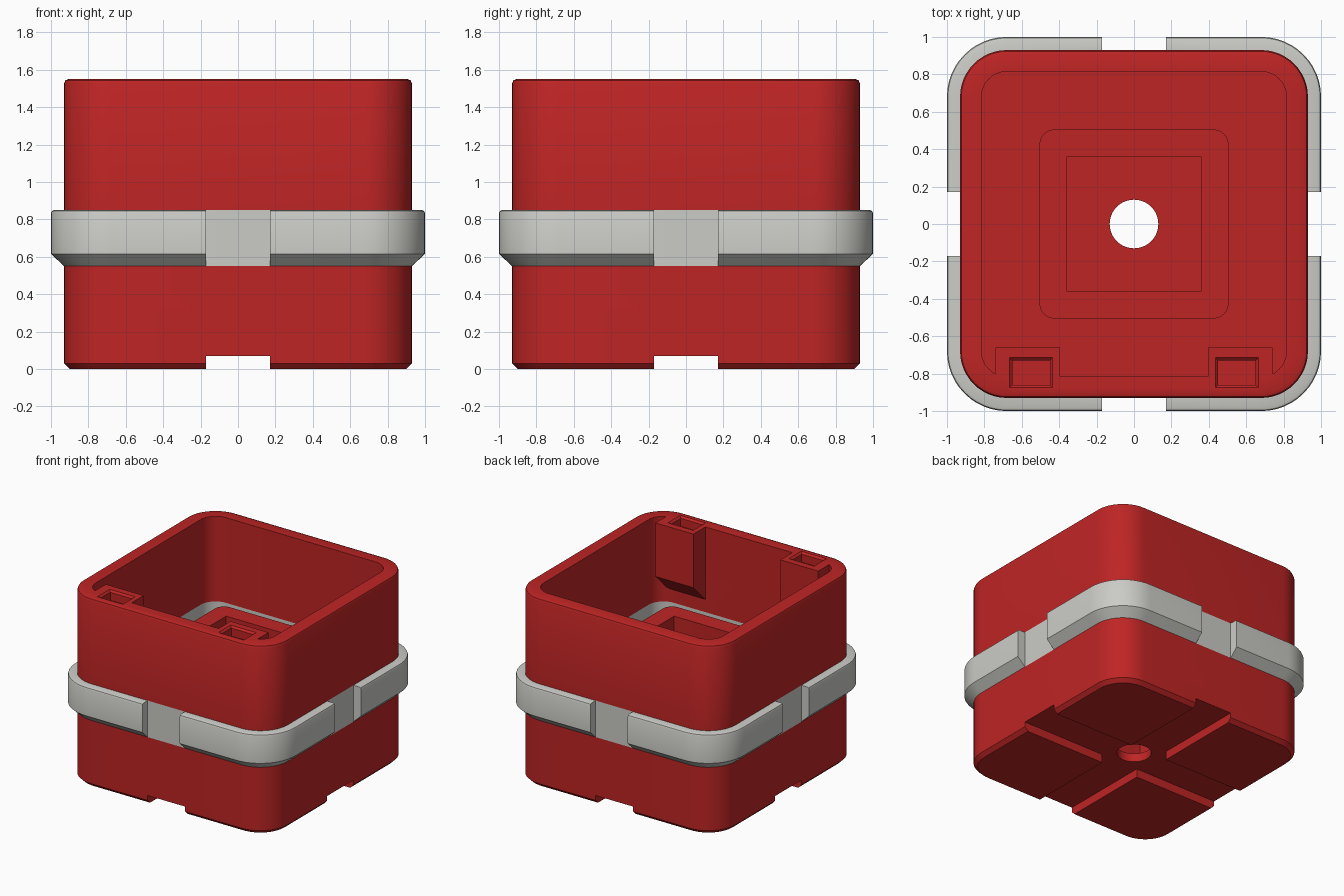
import bpy, bmesh, math

if "Cube" in bpy.data.objects:
    bpy.data.objects.remove(bpy.data.objects["Cube"])


def material(name, rgb):
    m = bpy.data.materials.new(name)
    m.diffuse_color = (*rgb, 1)
    m.use_nodes = True
    m.node_tree.nodes["Principled BSDF"].inputs["Base Color"].default_value = m.diffuse_color
    return m


RED = material("red", (0.52, 0.018, 0.018))
GREY = material("light grey", (0.60, 0.60, 0.57))
BAND_LOW, BAND_HIGH = 0.55, 0.85


def rounded_square(half, radius, z, steps=12):
    """Corner arcs of a rounded square, counter-clockwise."""
    pts = []
    core = half - radius
    for q, (sx, sy) in enumerate(((1, 1), (-1, 1), (-1, -1), (1, -1))):
        for i in range(steps + 1):
            a = math.pi / 2 * (q + i / steps)
            pts.append((sx * core + radius * math.cos(a),
                        sy * core + radius * math.sin(a), z))
    return pts


def new_object(name, bm, mats):
    bmesh.ops.recalc_face_normals(bm, faces=bm.faces)
    mesh = bpy.data.meshes.new(name)
    bm.to_mesh(mesh)
    bm.free()
    for m in mats:
        mesh.materials.append(m)
    ob = bpy.data.objects.new(name, mesh)
    bpy.context.collection.objects.link(ob)
    return ob


def loft(name, sections, mats, closed=False):
    """Skin through (half, radius, z) sections; cap the ends or close the loop."""
    bm = bmesh.new()
    rings = [[bm.verts.new(p) for p in rounded_square(*s)] for s in sections]
    n = len(rings[0])
    pairs = list(zip(rings, rings[1:]))
    if closed:
        pairs.append((rings[-1], rings[0]))
    else:
        bm.faces.new(rings[0])
        bm.faces.new(rings[-1])
    for a, b in pairs:
        for i in range(n):
            j = (i + 1) % n
            bm.faces.new((a[i], a[j], b[j], b[i]))
    # everything within the band height is the second colour
    if len(mats) > 1:
        for f in bm.faces:
            z = f.calc_center_median().z
            f.material_index = int(BAND_LOW < z < BAND_HIGH)
    return new_object(name, bm, mats)


def box(name, lo, hi, taper=0.0):
    """Box between two corners; taper narrows its bottom."""
    bm = bmesh.new()
    bmesh.ops.create_cube(bm, size=1)
    c = [(a + b) / 2 for a, b in zip(lo, hi)]
    d = [b - a for a, b in zip(lo, hi)]
    for v in bm.verts:
        t = 2 * taper if v.co.z < 0 else 0
        v.co = (c[0] + v.co.x * (d[0] - t), c[1] + v.co.y * (d[1] - t), c[2] + v.co.z * d[2])
    return new_object(name, bm, [])


def cut(ob, cutters):
    """Subtract each cutter and remove it."""
    bpy.context.view_layer.objects.active = ob
    for c in cutters:
        mod = ob.modifiers.new("cut", 'BOOLEAN')
        mod.operation = 'DIFFERENCE'
        mod.solver = 'EXACT'
        mod.object = c
        bpy.ops.object.modifier_apply(modifier=mod.name)
        bpy.data.objects.remove(c)


def smooth(ob):
    bpy.ops.object.select_all(action='DESELECT')
    ob.select_set(True)
    bpy.context.view_layer.objects.active = ob
    bpy.ops.object.shade_smooth_by_angle(angle=math.radians(30))


def slot_cutters(s):
    """Rectangular pocket with a bevelled mouth on side s."""
    x = 0.55 * s
    return [box("slot_cutter", (x - 0.1, -0.86, 1.47), (x + 0.1, -0.73, 1.6)),
            box("slot_mouth_cutter", (x - 0.13, -0.89, 1.535), (x + 0.13, -0.70, 1.565), 0.03)]


# Hollow container: outer wall, rim, inner wall, floor
body = loft("container", [
    (0.90, 0.22, 0), (0.93, 0.25, 0.03), (0.93, 0.25, BAND_LOW), (0.93, 0.25, BAND_HIGH),
    (0.93, 0.25, 1.525), (0.923, 0.243, 1.543), (0.905, 0.225, 1.55),
    (0.815, 0.135, 1.55), (0.815, 0.135, BAND_HIGH), (0.815, 0.135, BAND_LOW),
    (0.815, 0.135, 0.14)], [RED, GREY])

# Drain hole, crossed foot channels and rim slots
bm = bmesh.new()
bmesh.ops.create_cone(bm, cap_ends=True, segments=48, radius1=0.13, radius2=0.13, depth=0.8)
hole = new_object("hole_cutter", bm, [])
cut(body, [hole,
           box("channel_cutter", (-0.17, -1.1, -0.1), (0.17, 1.1, 0.07)),
           box("channel_cutter", (-1.1, -0.17, -0.1), (1.1, 0.17, 0.07))]
    + slot_cutters(-1) + slot_cutters(1))
smooth(body)

# Hollow square post standing on the floor
post = loft("inner_post", [
    (0.505, 0.08, 0.135), (0.505, 0.08, BAND_LOW), (0.505, 0.08, BAND_HIGH), (0.505, 0.08, 1.0),
    (0.36, 0.002, 1.0), (0.36, 0.002, BAND_HIGH), (0.36, 0.002, BAND_LOW),
    (0.36, 0.002, 0.135)], [RED, GREY], closed=True)
smooth(post)

# Raised band with a gap in the middle of each side
band = loft("band", [
    (0.90, 0.22, BAND_LOW), (0.93, 0.25, BAND_LOW), (1.0, 0.32, 0.615),
    (1.0, 0.32, 0.832), (0.995, 0.315, 0.845), (0.982, 0.302, BAND_HIGH),
    (0.90, 0.22, BAND_HIGH)], [GREY], closed=True)
gaps = []
for s in (-1, 1):
    a, b = sorted((0.929 * s, 1.2 * s))
    gaps.append(box("gap_cutter", (-0.17, a, 0.4), (0.17, b, 1.0)))
    gaps.append(box("gap_cutter", (a, -0.17, 0.4), (b, 0.17, 1.0)))
cut(band, gaps)
smooth(band)

# Slotted brackets on the inside of the front wall, sloping back underneath
for s, side in ((-1, "left"), (1, "right")):
    bm = bmesh.new()
    profile = ((-0.825, 1.55), (-0.66, 1.55), (-0.66, 1.11), (-0.825, 0.945))
    ends = [[bm.verts.new((x * s, y, z)) for y, z in profile] for x in (0.395, 0.74)]
    for e in ends:
        bm.faces.new(e)
    for i in range(4):
        j = (i + 1) % 4
        bm.faces.new((ends[0][i], ends[0][j], ends[1][j], ends[1][i]))
    bracket = new_object(side + "_bracket", bm, [RED])
    cut(bracket, slot_cutters(s))
